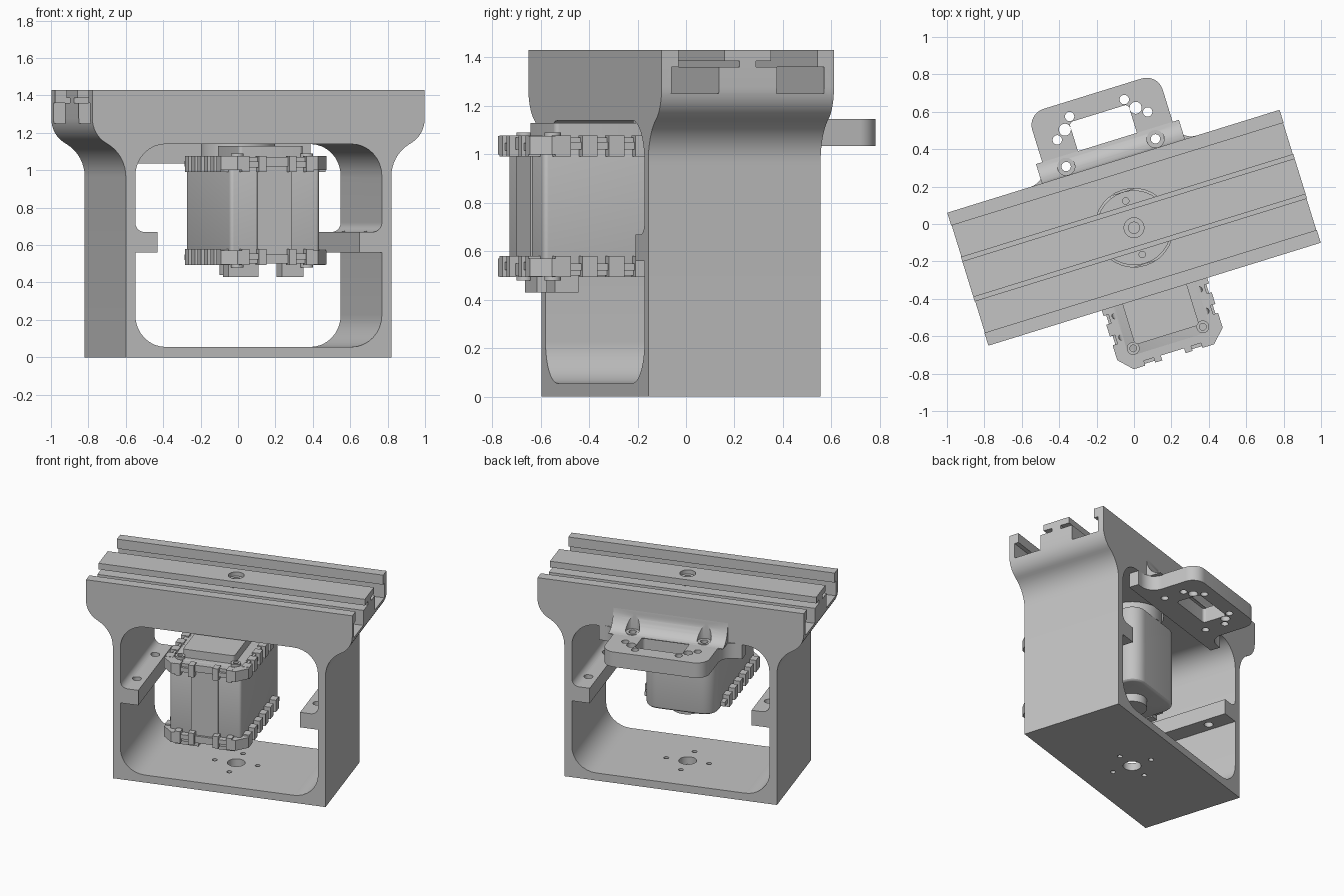
import bpy, bmesh, math
from mathutils import Vector, Matrix

if "Cube" in bpy.data.objects:
    bpy.data.objects.remove(bpy.data.objects["Cube"], do_unlink=True)

grey = bpy.data.materials.new("machined_grey")
grey.use_nodes = True
COLOUR = (0.55, 0.55, 0.55, 1)
grey.diffuse_color = COLOUR
grey.node_tree.nodes["Principled BSDF"].inputs["Base Color"].default_value = COLOUR
parts = []


def rounded(corners, steps=8):
    """Outline from (x, y, radius) corners, with arcs at the corners."""
    out = []
    n = len(corners)
    for i, (x, y, r) in enumerate(corners):
        p = Vector((x, y))
        if r == 0:
            out.append(p)
            continue
        a = (Vector(corners[i - 1][:2]) - p).normalized()
        b = (Vector(corners[(i + 1) % n][:2]) - p).normalized()
        half = a.angle(b) / 2
        centre = p + (a + b).normalized() * r / math.sin(half)
        s = (p + a * r / math.tan(half) - centre).normalized()
        e = (p + b * r / math.tan(half) - centre).normalized()
        out += [centre + s.slerp(e, k / steps).normalized() * r for k in range(steps + 1)]
    return out


def mirrored(half):
    """Complete a right-hand outline with its left-hand mirror."""
    return half + [(-x, *rest) for x, *rest in reversed(half)]


def prism(name, outline, lo, hi, axis="z", keep=True):
    """Extrude a 2D outline along an axis between lo and hi."""
    place = {"z": lambda p, t: (p[0], p[1], t),
             "y": lambda p, t: (p[0], t, p[1]),
             "x": lambda p, t: (t, p[0], p[1])}[axis]
    bm = bmesh.new()
    low = [bm.verts.new(place(p, lo)) for p in outline]
    high = [bm.verts.new(place(p, hi)) for p in outline]
    bm.faces.new(low)
    bm.faces.new(high)
    for i in range(len(low)):
        j = (i + 1) % len(low)
        bm.faces.new((low[i], low[j], high[j], high[i]))
    bmesh.ops.recalc_face_normals(bm, faces=bm.faces)
    mesh = bpy.data.meshes.new(name)
    bm.to_mesh(mesh)
    bm.free()
    mesh.materials.append(grey)
    obj = bpy.data.objects.new(name, mesh)
    bpy.context.collection.objects.link(obj)
    if keep:
        parts.append(obj)
    return obj


def rod(name, x, y, r, lo, hi, keep=True):
    ring = [(x + r * math.cos(a), y + r * math.sin(a))
            for a in (math.tau * k / 32 for k in range(32))]
    return prism(name, ring, lo, hi, "z", keep)


def box(name, x0, x1, y0, y1, z0, z1):
    return prism(name, [(x0, y0), (x1, y0), (x1, y1), (x0, y1)], z0, z1)


def bake(obj):
    graph = bpy.context.evaluated_depsgraph_get()
    mesh = bpy.data.meshes.new_from_object(obj.evaluated_get(graph))
    obj.modifiers.clear()
    obj.data = mesh


def cut(obj, cutters):
    for c in cutters:
        m = obj.modifiers.new("cut", "BOOLEAN")
        m.operation, m.solver, m.object = "DIFFERENCE", "EXACT", c
    bake(obj)
    for c in cutters:
        bpy.data.objects.remove(c, do_unlink=True)


# Frame: flared block with window, side ledges and rail slots
DEPTH = 0.372
frame = prism("frame", rounded(mirrored([
    (0.743, 0, 0), (0.743, 1.08, 0.2), (0.93, 1.19, 0.15), (0.93, 1.43, 0)])),
    -DEPTH, DEPTH, "y")
window = rounded(mirrored([
    (0.69, 0.055, 0.17), (0.69, 0.56, 0), (0.565, 0.56, 0), (0.565, 0.67, 0),
    (0.69, 0.67, 0.05), (0.69, 1.14, 0.17)]))
slot = [(0.10, 1.5), (0.10, 1.385), (0.035, 1.385), (0.035, 1.36), (0.125, 1.36),
        (0.125, 1.25), (0.33, 1.25), (0.33, 1.36), (0.30, 1.36), (0.30, 1.5)]
cutters = [prism("window_cutter", window, -1, 1, "y", False)]
for s in (1, -1):
    cutters.append(prism("slot_cutter", [(s * y, z) for y, z in slot], -1, 1, "x", False))
    for y in (-0.2, 0.2):
        cutters.append(rod("ledge_hole", s * 0.63, y, 0.03, 0.5, 0.75, False))
    cutters.append(rod("base_hole", s * 0.15, 0, 0.017, -0.1, 0.2, False))
    cutters.append(rod("base_hole", 0, s * 0.15, 0.017, -0.1, 0.2, False))
cutters.append(rod("base_bore", 0, 0, 0.06, -0.1, 0.2, False))
cutters.append(rod("rail_bore", 0, 0, 0.053, 1.3, 1.5, False))
cutters.append(rod("horn_pocket", 0, 0, 0.21, 1.1, 1.27, False))
cut(frame, cutters)

# Turning horn seated under the rail
horn = rod("horn", 0, 0, 0.2, 1.06, 1.245)
cut(horn, [rod("horn_hole", 0, s * 0.15, 0.017, 1.2, 1.3, False) for s in (1, -1)])
cap = rod("rail_screw", 0, 0, 0.053, 1.3, 1.40)
cut(cap, [rod("screw_socket", 0, 0, 0.03, 1.34, 1.5, False)])

# Rear mounting plate with opening and holes
plate = prism("rear_plate", rounded(mirrored([
    (0.5, 0.30, 0), (0.5, DEPTH, 0), (0.365, DEPTH, 0.1), (0.365, 0.75, 0.09)])),
    1.035, 1.145)
opening = rounded(mirrored([(0.165, 0.46, 0.02), (0.165, 0.64, 0.02)]))
holes = [prism("plate_opening", opening, 1, 1.2, "z", False)]
for s in (1, -1):
    for x, y, r in ((0.198, 0.61, 0.032), (0.153, 0.67, 0.025),
                    (0.253, 0.57, 0.025), (0.25, 0.42, 0.025)):
        holes.append(rod("plate_hole", s * x, y, r, 1, 1.2, False))
cut(plate, holes)

# Concave web joining plate and frame
arc = [(0.48 - 0.108 * math.sin(a), 1.285 - 0.14 * math.cos(a))
       for a in (math.pi / 2 * k / 8 for k in range(9))]
web = prism("plate_web", arc + [(0.36, 1.285), (0.36, 1.14), (0.48, 1.14)],
            -0.4, 0.4, "x")
cut(web, [rod("web_hole", s * 0.25, 0.42, 0.047, 1.1, 1.4, False) for s in (1, -1)])
for s in (1, -1):
    washer = rod("plate_screw", s * 0.25, 0.42, 0.046, 1.14, 1.152)
    cut(washer, [rod("screw_socket", s * 0.25, 0.42, 0.025, 1.1, 1.2, False)])

# Motor body
body = prism("motor_body", rounded(mirrored([(0.25, -0.67, 0.02), (0.25, 0.2, 0.1)])),
             0.5, 1.07)
soft = body.modifiers.new("soft", "BEVEL")
soft.width, soft.segments, soft.limit_method = 0.03, 3, "ANGLE"
soft.angle_limit = math.radians(60)
bake(body)
box("motor_front_panel", -0.1, 0.09, -0.679, -0.66, 0.53, 1.05)
prism("motor_cover", rounded(mirrored([(0.18, -0.6, 0.02), (0.18, -0.2, 0.02)])), 1.05, 1.13)
rod("motor_lower_horn", 0, 0, 0.1, 0.44, 0.52)
box("connector_right", -0.24, -0.07, -0.6, -0.5, 0.43, 0.52)
box("connector_left", 0.06, 0.18, -0.6, -0.5, 0.43, 0.52)

# Toothed rims at the top and bottom of the motor
MID = 0.785


def rim_z(up, a, b):
    return (MID + a, MID + b) if up else (MID - b, MID - a)


for up in (True, False):
    tag = "upper" if up else "lower"
    rim = prism(tag + "_rim", mirrored([(0.2, -0.695), (0.268, -0.63), (0.268, 0.0)]),
                *rim_z(up, 0.235, 0.285))
    cut(rim, [rod("rim_hole", s * 0.235, y, 0.017, 0.4, 1.2, False)
              for s in (1, -1) for y in (-0.28, -0.42, -0.54)])
    for s in (1, -1):
        # Side teeth
        for k in range(6):
            y = -0.6 + 0.115 * k
            x = sorted((s * 0.24, s * 0.295))
            box(tag + "_side_tooth", *x, y - 0.033, y + 0.033, *rim_z(up, 0.205, 0.292))
            x = sorted((s * 0.24, s * 0.28))
            box(tag + "_side_link", *x, y + 0.03, y + 0.09, *rim_z(up, 0.235, 0.265))
        # Front teeth in pairs with a link between
        for x in (0.085, 0.18):
            box(tag + "_front_tooth", s * x - 0.02, s * x + 0.02, -0.722, -0.66,
                *rim_z(up, 0.205, 0.292))
        box(tag + "_front_link", s * 0.13 - 0.04, s * 0.13 + 0.04, -0.712, -0.66,
            *rim_z(up, 0.23, 0.262))
        # Corner blocks and screws
        prism(tag + "_corner", [(s * 0.2, -0.722), (s * 0.225, -0.722),
                                (s * 0.295, -0.65), (s * 0.295, -0.62), (s * 0.2, -0.62)],
              *rim_z(up, 0.215, 0.29))
        screw = rod(tag + "_screw", s * 0.195, -0.615, 0.034, *rim_z(up, 0.2, 0.305))
        cut(screw, [rod("screw_socket", s * 0.195, -0.615, 0.018, *rim_z(up, 0.28, 0.4), False)])

# Smooth the curved parts and turn everything into place
pose = Matrix.Translation((0, -0.02, 0)) @ Matrix.Rotation(math.radians(17.2), 4, "Z")
for obj in parts:
    obj.data.transform(pose)
    bpy.ops.object.select_all(action="DESELECT")
    obj.select_set(True)
    bpy.context.view_layer.objects.active = obj
    bpy.ops.object.shade_smooth_by_angle(angle=math.radians(30))
